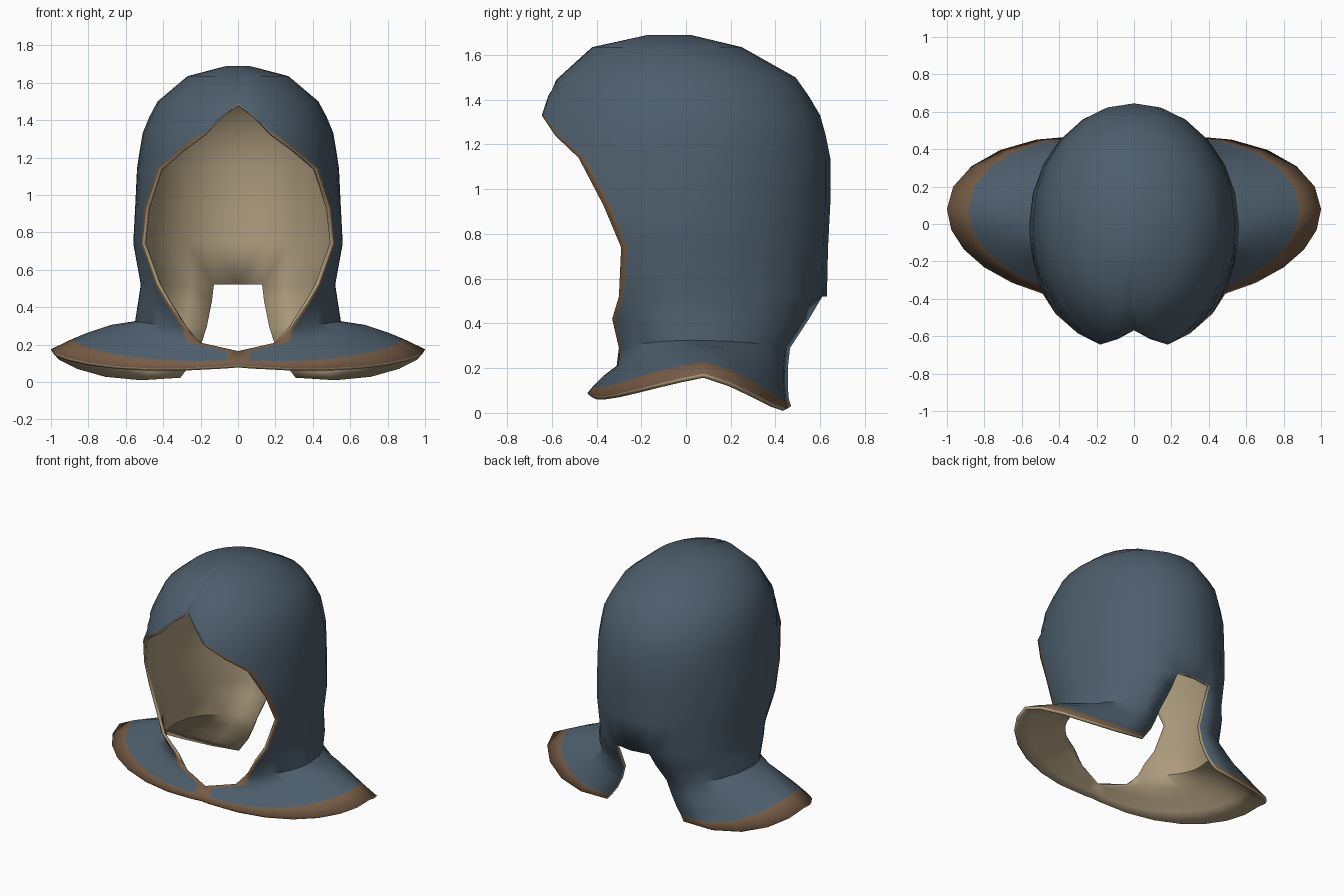
import bpy, bmesh, math

if "Cube" in bpy.data.objects:
    bpy.data.objects.remove(bpy.data.objects["Cube"])

def material(name, rgb):
    m = bpy.data.materials.new(name)
    m.diffuse_color = (*rgb, 1)
    m.use_nodes = True
    m.node_tree.nodes["Principled BSDF"].inputs["Base Color"].default_value = m.diffuse_color
    return m

blue = material("slate_blue_cloth", (0.075, 0.112, 0.15))
brown = material("brown_trim", (0.18, 0.105, 0.06))
beige = material("beige_lining", (0.42, 0.335, 0.21))

# Half-hood rows, crown to cape hem:
# front edge x, y, z | side x, y, z | back edge x, y, z
CROWN = [
    (0, -.17, 1.69, .06, -.08, 1.69, 0, .02, 1.69),
    (0, -.42, 1.635, .27, -.08, 1.635, 0, .25, 1.635),
    (0, -.58, 1.49, .43, -.04, 1.50, 0, .49, 1.50),
]
HEAD = [
    (.085, -.615, 1.42, .475, -.02, 1.415, 0, .55, 1.415),
    (.18, -.645, 1.33, .51, 0, 1.33, 0, .60, 1.33),
    (.30, -.585, 1.24, .525, 0, 1.24, 0, .625, 1.24),
    (.42, -.48, 1.14, .54, 0, 1.14, 0, .645, 1.14),
    (.49, -.37, .93, .55, 0, .93, 0, .645, .93),
    (.51, -.29, .74, .56, 0, .74, 0, .635, .74),
    (.43, -.30, .52, .52, .02, .52, 0, .63, .52),
]
# Below the head the back is split open
CAPE = [
    (.37, -.33, .42, .535, .02, .42, .145, .55, .42),
    (.28, -.30, .29, .55, .03, .325, .17, .465, .29),
    (.20, -.31, .215, .68, .05, .305, .20, .455, .20),
    (0, -.37, .165, .80, .07, .265, .24, .455, .12),
    (0, -.415, .12, .885, .08, .23, .285, .46, .06),
    (0, -.44, .09, 1.0, .08, .175, .31, .47, .03),
]
ROWS = CROWN + HEAD + CAPE
SPLIT = len(CROWN) + len(HEAD)
NF, NB = 7, 6

def row_points(i, row):
    fx, fy, fz, sx, sy, sz, bx, by, bz = row
    dip = max(0, sx - .6) * .11        # the hem sags between side and ends
    pts = []
    # front part: ellipse arc from the face opening to the side
    tr = math.acos(fx / sx)
    depth = (sy - fy) / math.sin(tr)
    band = .07 if i >= SPLIT + 2 else .026
    d = min(.14, band / (tr * (.6 if i < SPLIT + 3 else 1)))
    for f in [0] + [d + (1 - d) * k / NF for k in range(NF + 1)]:
        t = tr * (1 - f)
        blend = (math.sin(t) / math.sin(tr)) ** 2
        pts.append([sx * math.cos(t), sy - depth * math.sin(t),
                    sz + (fz - sz) * blend - dip * math.sin(2 * t)])
    if fx == 0:
        pts[0][0] = 0
        if i < len(CROWN):
            pts[0][1] += .012          # crown seam
    # back part; split rows stop one column early
    n = NB if i < SPLIT else NB - 1
    for k in range(1, n + 1):
        t = math.pi / 2 * k / n
        blend = math.sin(t) ** 2
        pts.append([bx + (sx - bx) * math.cos(t), sy + (by - sy) * math.sin(t),
                    sz + (bz - sz) * blend - dip * math.sin(2 * t)])
    if i < SPLIT:
        pts[-1][0] = 0
    return pts

bm = bmesh.new()
grid = [[bm.verts.new(p) for p in row_points(i, r)] for i, r in enumerate(ROWS)]
for i in range(len(grid) - 1):
    a, b = grid[i], grid[i + 1]
    for j in range(min(len(a), len(b)) - 1):
        f = bm.faces.new((a[j], b[j], b[j + 1], a[j + 1]))
        # trim along the face opening and the hem
        opening = j == 0 and i >= len(CROWN) + 1
        f.material_index = 1 if opening or i == len(ROWS) - 2 else 0

# Crown cap
pole = bm.verts.new((0, -.08, 1.69))
for a, b in zip(grid[0], grid[0][1:]):
    bm.faces.new((pole, a, b))

# Keep all faces pointing outward
bm.normal_update()
side = grid[7][NF]
if sum(f.normal.x for f in side.link_faces) < 0:
    bmesh.ops.reverse_faces(bm, faces=bm.faces[:])
for f in bm.faces:
    f.smooth = True

mesh = bpy.data.meshes.new("hood")
bm.to_mesh(mesh)
bm.free()
hood = bpy.data.objects.new("hood", mesh)
bpy.context.collection.objects.link(hood)
for m in (blue, brown, beige, beige):
    mesh.materials.append(m)

# Right half mirrored, then cloth thickness with a beige lining
mir = hood.modifiers.new("mirror", 'MIRROR')
mir.use_clip = True
mir.merge_threshold = .002
sol = hood.modifiers.new("cloth_thickness", 'SOLIDIFY')
sol.thickness = .02
sol.offset = -1
sol.material_offset = 2
sol.material_offset_rim = 2

bpy.context.view_layer.objects.active = hood
hood.select_set(True)
bpy.ops.object.shade_smooth_by_angle(angle=math.radians(50))
